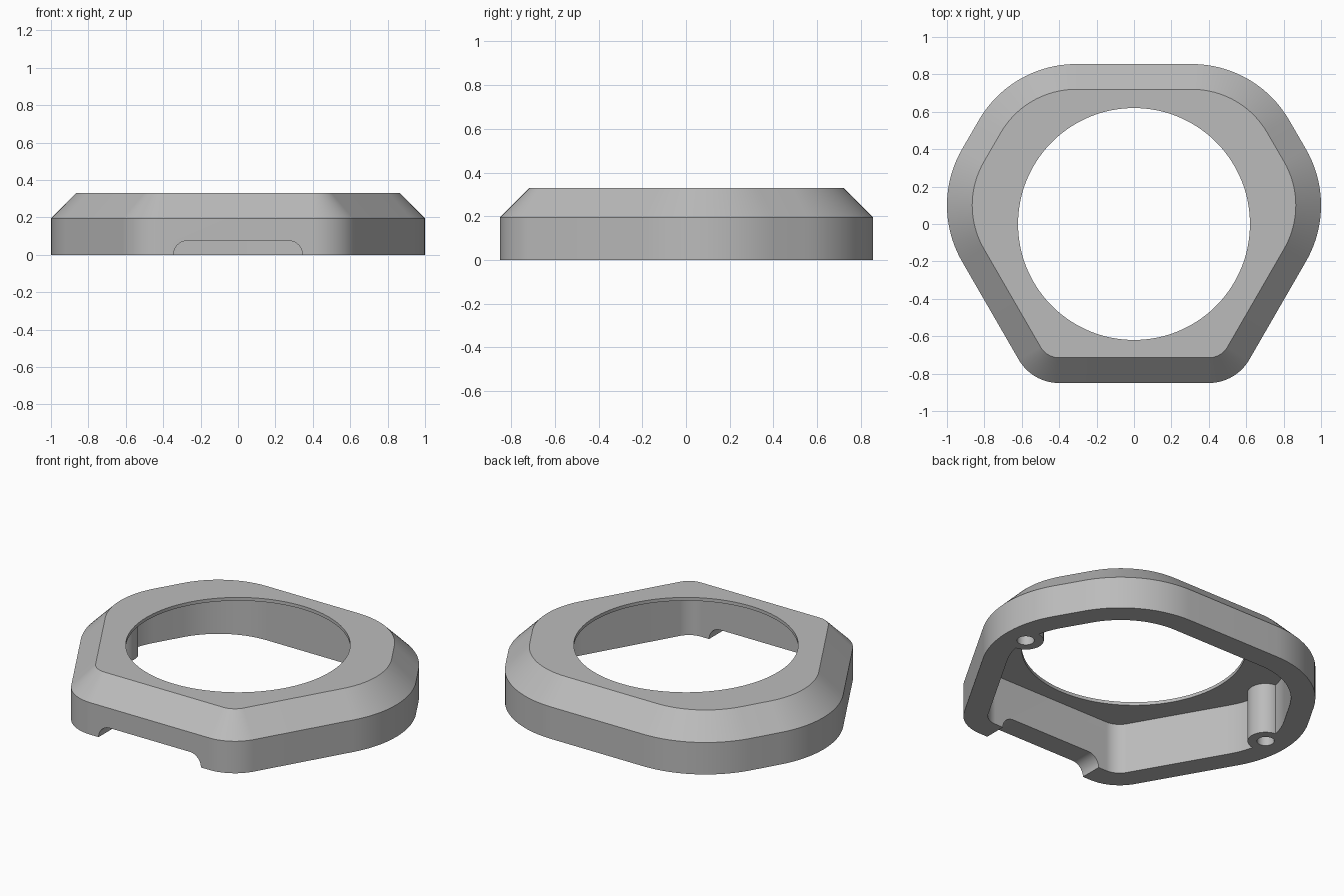
import bpy, bmesh
from math import sin, cos, radians, pi

cube = bpy.data.objects.get("Cube")
if cube:
    bpy.data.objects.remove(cube, do_unlink=True)

grey = bpy.data.materials.new("plain grey")
grey.use_nodes = True
GREY = (0.5, 0.5, 0.5, 1)
grey.diffuse_color = GREY
grey.node_tree.nodes["Principled BSDF"].inputs["Base Color"].default_value = GREY

HEIGHT, SHOULDER, WALL, PLATE = 0.33, 0.195, 0.135, 0.02
BOSS_X, BOSS_Y = 0.865, 0.1

# Corner arcs of the right half: centre x, centre y, radius, start and end angle
CORNERS = [(0.4, -0.6, 0.25, -90, -30),
           (0.4, 0.1, 0.6, -30, 30),
           (0.31, 0.255, 0.6, 30, 90)]


def outline(inset):
    """Rounded six-sided outline, moved inwards by the inset."""
    half = []
    for cx, cy, r, a, b in CORNERS:
        steps = 20
        for i in range(steps + 1):
            t = radians(a + (b - a) * i / steps)
            half.append((cx + (r - inset) * cos(t), cy + (r - inset) * sin(t)))
    return half + [(-x, y) for x, y in reversed(half)]


def circle(cx, cy, r, n):
    return [(cx + r * cos(2 * pi * i / n), cy + r * sin(2 * pi * i / n)) for i in range(n)]


def loft(name, rings):
    """Closed solid through rings of equal point count."""
    bm = bmesh.new()
    loops = [[bm.verts.new(p) for p in ring] for ring in rings]
    n = len(loops[0])
    for low, high in zip(loops, loops[1:]):
        for i in range(n):
            j = (i + 1) % n
            bm.faces.new((low[i], low[j], high[j], high[i]))
    bm.faces.new(loops[0][::-1])
    bm.faces.new(loops[-1])
    bmesh.ops.recalc_face_normals(bm, faces=bm.faces)
    mesh = bpy.data.meshes.new(name)
    bm.to_mesh(mesh)
    bm.free()
    mesh.materials.append(grey)
    obj = bpy.data.objects.new(name, mesh)
    bpy.context.collection.objects.link(obj)
    return obj


def prism(name, points, z0, z1):
    return loft(name, [[(x, y, z) for x, y in points] for z in (z0, z1)])


def cut(target, cutter):
    """Subtract the cutter from the target and discard it."""
    mod = target.modifiers.new("cut", 'BOOLEAN')
    mod.operation, mod.solver, mod.object = 'DIFFERENCE', 'EXACT', cutter
    bpy.context.view_layer.update()
    graph = bpy.context.evaluated_depsgraph_get()
    mesh = bpy.data.meshes.new_from_object(target.evaluated_get(graph))
    target.modifiers.clear()
    target.data = mesh
    bpy.data.objects.remove(cutter, do_unlink=True)


# Outer body with sloped shoulder
body = loft("housing_ring", [[(x, y, z) for x, y in outline(d)]
            for d, z in ((0, 0), (0, SHOULDER), (WALL, HEIGHT))])

# Hollow underside, leaving two screw bosses against the side walls
cavity = prism("cavity_cutter", outline(WALL), -0.1, HEIGHT - PLATE)
for side in (-1, 1):
    cut(cavity, prism("boss_shape", circle(side * BOSS_X, BOSS_Y, 0.1, 48), -0.2, 0.5))
cut(body, cavity)

# Round opening in the top plate
cut(body, prism("opening_cutter", circle(0, 0, 0.62, 128), 0.25, 0.5))

# Screw holes in the bosses
for side in (-1, 1):
    cut(body, prism("screw_hole_cutter", circle(side * BOSS_X, BOSS_Y, 0.048, 32), -0.1, 0.2))

# Rounded notch under the front wall
r, half_width = 0.075, 0.345
arc = [(half_width - r + r * cos(t), r * sin(t)) for t in (pi / 2 * i / 12 for i in range(13))]
profile = [(half_width, -0.1)] + arc
profile += [(-x, z) for x, z in reversed(profile)]
cut(body, loft("notch_cutter", [[(x, y, z) for x, z in profile] for y in (-1, -0.6)]))

# Smooth shading with crisp edges
bpy.ops.object.select_all(action='DESELECT')
body.select_set(True)
bpy.context.view_layer.objects.active = body
bpy.ops.object.shade_smooth_by_angle(angle=radians(30))
